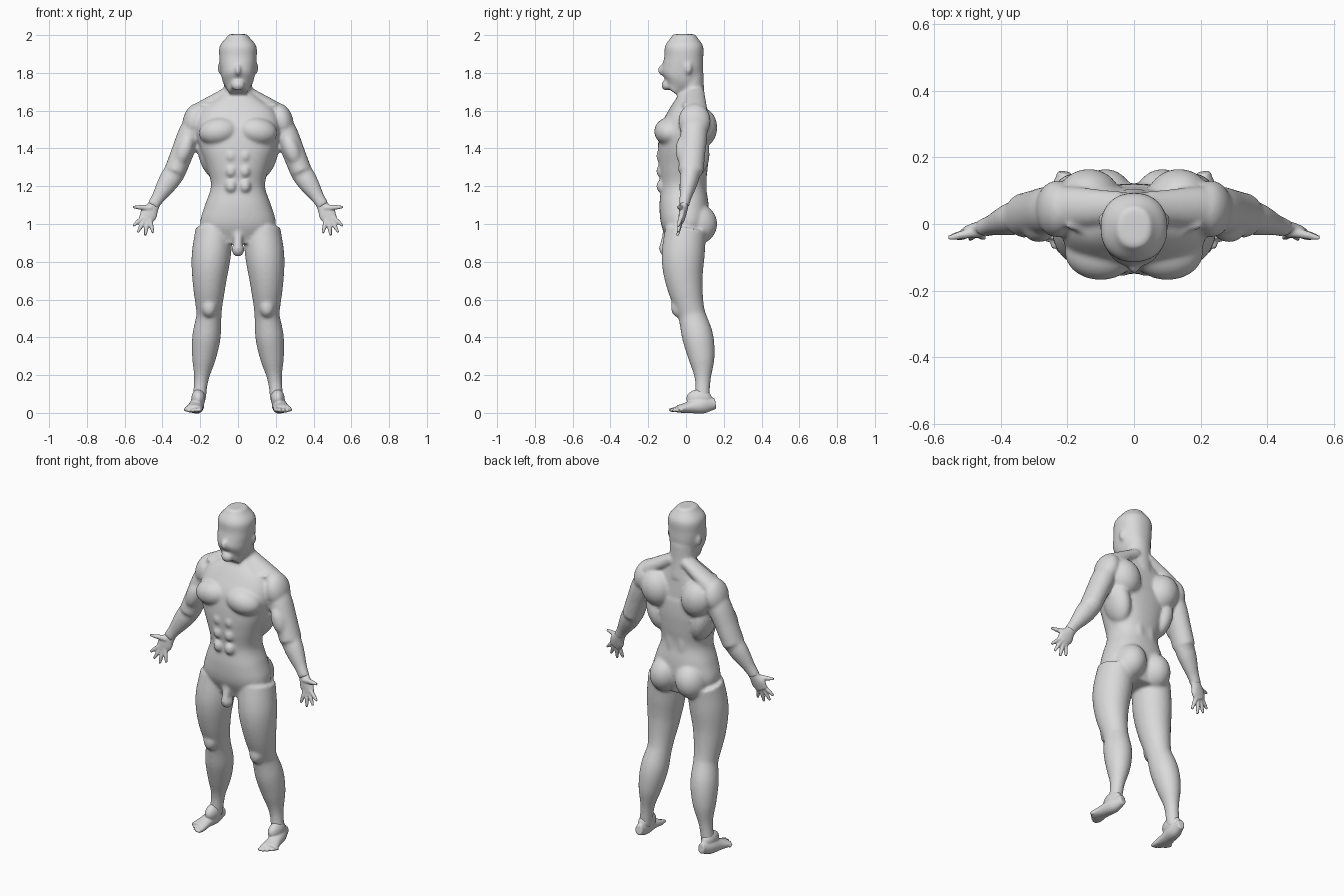
import bpy, bmesh, math
from mathutils import Vector, Matrix

if "Cube" in bpy.data.objects:
    bpy.data.objects.remove(bpy.data.objects["Cube"])

# One plain colour
COLOUR = (0.7, 0.7, 0.7, 1)
grey = bpy.data.materials.new("plain_grey")
grey.use_nodes = True
grey.diffuse_color = COLOUR
shader = grey.node_tree.nodes["Principled BSDF"]
shader.inputs["Base Color"].default_value = COLOUR
shader.inputs["Roughness"].default_value = 0.7

UP, BACK = Vector((0, 0, 1)), Vector((0, 1, 0))


def sample(values, t):
    """Smoothly read an evenly spaced list at t between zero and one."""
    last = len(values) - 1
    i = min(int(t * last), last - 1)
    f = t * last - i
    a, b = values[max(i - 1, 0)], values[i]
    c, d = values[i + 1], values[min(i + 2, last)]
    slope_in, slope_out = (c - a) / 2, (d - b) / 2
    ease = f * f * (3 - 2 * f)
    return (b + (c - b) * ease + slope_in * f * (1 - f) ** 2
            - slope_out * f * f * (1 - f))


def signed_power(value, power):
    return math.copysign(abs(value) ** power, value)


def loft(bm, start, end, widths, depths=None, ratio=1, side=1, axis=BACK,
         bend=lambda t: Vector(), square=1, steps=20, sides=32):
    """Rounded sections between two points; side=-1 mirrors the result."""
    start, end = Vector(start), Vector(end)
    path = [start.lerp(end, i / steps) + bend(i / steps) for i in range(steps + 1)]
    rings = []
    for i, centre in enumerate(path):
        width = sample(widths, i / steps)
        depth = sample(depths, i / steps) if depths else width * ratio
        along = (path[min(i + 1, steps)] - path[max(i - 1, 0)]).normalized()
        deep = (axis - along * along.dot(axis)).normalized()
        wide = along.cross(deep)
        ring = []
        for j in range(sides):
            angle = math.tau * j / sides
            point = (centre + wide * width * signed_power(math.cos(angle), square)
                     + deep * depth * signed_power(math.sin(angle), square))
            ring.append(bm.verts.new((point.x * side, point.y, point.z)))
        rings.append(ring)
    for low, high in zip(rings, rings[1:]):
        for j in range(sides):
            bm.faces.new((low[j], low[j - 1], high[j - 1], high[j]))
    bm.faces.new(rings[0])
    bm.faces.new(rings[-1])


def blob(bm, at, size, side=1, tilt=0):
    """Ellipsoid muscle mass, tilted in the front plane."""
    matrix = (Matrix.Translation((at[0] * side, at[1], at[2]))
              @ Matrix.Rotation(tilt * side, 4, 'Y')
              @ Matrix.Diagonal((*size, 1)))
    bmesh.ops.create_icosphere(bm, subdivisions=4, radius=1, matrix=matrix)


def bow(x, y):
    """Bend that is strongest at the middle of a limb."""
    return lambda t: Vector((x, y, 0)) * math.sin(math.pi * t)


def finish(bm, name, voxel, smoothing):
    """Fuse the overlapping masses into one smooth skin."""
    bmesh.ops.recalc_face_normals(bm, faces=bm.faces)
    mesh = bpy.data.meshes.new(name)
    bm.to_mesh(mesh)
    bm.free()
    mesh.materials.append(grey)
    part = bpy.data.objects.new(name, mesh)
    bpy.context.collection.objects.link(part)
    fuse = part.modifiers.new("fuse", 'REMESH')
    fuse.mode, fuse.voxel_size, fuse.use_smooth_shade = 'VOXEL', voxel, True
    soften = part.modifiers.new("soften", 'SMOOTH')
    soften.factor, soften.iterations = 0.5, smoothing


# Torso, from the pelvis up to the base of the neck
body = bmesh.new()
loft(body, start=(0, 0, .9), end=(0, 0, 1.7),
     widths=(.16, .2, .175, .143, .165, .2, .22, .19, .07),
     depths=(.09, .125, .13, .12, .13, .135, .125, .095, .06),
     bend=lambda t: BACK * (max(0, t - .75) * .14 - .015 * math.sin(math.pi * t)),
     square=.87, steps=40, sides=48)

# Neck and head
loft(body, start=(0, .035, 1.6), end=(0, .03, 1.8), widths=(.085, .075, .075), ratio=.85)
loft(body, start=(0, -.01, 1.7), end=(0, -.01, 2.005),
     widths=(.05, .082, .094, .099, .096, .05),
     depths=(.04, .1, .108, .103, .1, .06),
     bend=lambda t: BACK * -.06 * (1 - t) ** 4, square=.9, steps=30, sides=40)
blob(body, at=(0, -.125, 1.815), size=(.017, .025, .03))    # nose
blob(body, at=(0, -.085, 1.875), size=(.065, .03, .015))    # brow
blob(body, at=(0, -.105, 1.735), size=(.035, .025, .03))    # chin

# Groin
loft(body, start=(0, -.09, .97), end=(0, -.125, .86), widths=(.03, .024, .022))
blob(body, at=(0, -.105, .865), size=(.034, .036, .038))

# Joints shared by the limbs
shoulder, elbow, wrist = (.215, .05, 1.58), (.335, .025, 1.275), (.452, -.012, 1.095)
hip, knee, ankle = (.125, 0, .97), (.153, .03, .52), (.208, .085, .06)

for side in (1, -1):
    # Chest, side, seat and back muscles
    blob(body, at=(.1, -.085, 1.49), size=(.108, .083, .075), side=side, tilt=.15)
    blob(body, at=(.135, .075, 1.51), size=(.095, .09, .11), side=side, tilt=.3)
    blob(body, at=(.15, .035, 1.37), size=(.06, .09, .13), side=side, tilt=.25)
    blob(body, at=(.085, .055, 1), size=(.09, .11, .11), side=side, tilt=-.2)
    blob(body, at=(.035, .08, 1.2), size=(.035, .03, .14), side=side)
    for row in range(3):
        blob(body, at=(.037, -.118, 1.2 + row * .08), size=(.033, .04, .04), side=side)

    # Neck slope and collar bone
    loft(body, start=(.04, .05, 1.7), end=(.2, .05, 1.6), widths=(.035, .045), ratio=1.4,
         side=side)
    loft(body, start=(.02, -.06, 1.615), end=(.2, 0, 1.63), widths=(.013, .013), side=side)
    blob(body, at=(.094, .012, 1.825), size=(.014, .02, .033), side=side)    # ear

    # Arm
    blob(body, at=(.232, .045, 1.545), size=(.06, .085, .095), side=side, tilt=-.25)
    loft(body, shoulder, elbow, widths=(.05, .062, .06, .058), ratio=1.15, side=side)
    loft(body, elbow, wrist, widths=(.058, .056, .047, .036, .032), ratio=.88, side=side)
    blob(body, at=elbow, size=(.056, .056, .056), side=side)
    blob(body, at=(.285, -.005, 1.39), size=(.045, .05, .09), side=side, tilt=-.35)

    # Leg
    loft(body, hip, knee, widths=(.1, .103, .086, .066), ratio=1.1, side=side,
         bend=bow(.01, -.03))
    loft(body, knee, ankle, widths=(.066, .075, .063, .038, .036), ratio=1.1, side=side,
         bend=bow(0, .025))
    blob(body, at=knee, size=(.064, .07, .07), side=side)
    blob(body, at=(.153, -.04, .56), size=(.04, .04, .055), side=side)    # kneecap

finish(body, "body", voxel=.008, smoothing=10)

for side, label in ((1, "left"), (-1, "right")):
    # Hand with a fan of four fingers and a thumb, palm to the front
    hand = bmesh.new()
    palm = Vector((.475, -.02, 1.06))
    loft(hand, start=(.435, -.005, 1.12), end=(.49, -.025, 1.02),
         widths=(.03, .034, .045, .038), depths=(.022, .022, .02, .016), side=side)
    for finger in range(4):
        angle = .85 - .36 * finger
        reach = .127 - .012 * abs(finger - 1.7)
        aim = Vector((math.sin(angle), -.2, -math.cos(angle)))
        loft(hand, palm + aim * .02, palm + aim * reach,
             widths=(.013, .012, .011, .007), side=side, sides=12)
    loft(hand, start=(.46, -.02, 1.085), end=(.556, -.042, 1.09),
         widths=(.02, .015, .012, .007), side=side, sides=12)
    finish(hand, label + "_hand", voxel=.005, smoothing=3)

    # Foot from heel to ball, with a row of five toes
    foot = bmesh.new()
    loft(foot, start=(.207, .155, .05), end=(.237, -.045, .02),
         widths=(.022, .038, .041, .05), depths=(.03, .043, .032, .02),
         side=side, axis=UP)
    blob(foot, at=(.21, .07, .075), size=(.037, .068, .05), side=side)
    for toe in range(5):
        x, thick = .203 + .019 * toe, .015 - .0015 * toe
        tip = .004 * toe * toe - .09
        loft(foot, start=(x, -.02, .02), end=(x, tip, thick),
             widths=(thick, thick, thick * .6), side=side, axis=UP, sides=12)
    finish(foot, label + "_foot", voxel=.005, smoothing=4)
